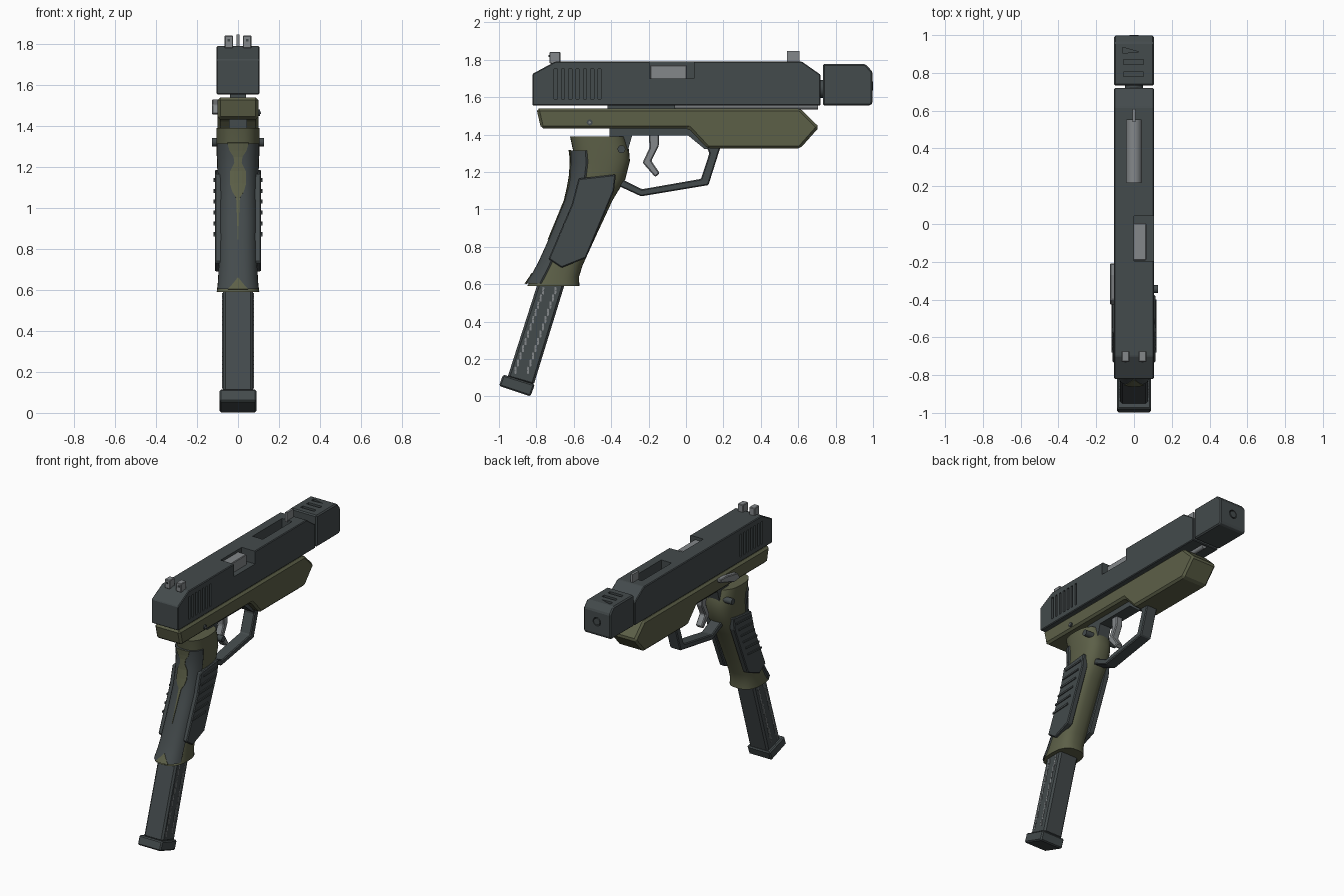
import bpy, bmesh, math
from mathutils import Matrix, Vector

if "Cube" in bpy.data.objects:
    bpy.data.objects.remove(bpy.data.objects["Cube"])


def mat(name, c):
    m = bpy.data.materials.new(name)
    m.diffuse_color = (*c, 1)
    m.use_nodes = True
    m.node_tree.nodes["Principled BSDF"].inputs["Base Color"].default_value = m.diffuse_color
    return m


DARK = mat("charcoal", (0.057, 0.069, 0.072))
OLIVE = mat("olive", (0.108, 0.116, 0.064))
GRAY = mat("steel_gray", (0.23, 0.245, 0.255))


def finish(bm, name, m, bevel=0.0, smooth=False):
    bmesh.ops.recalc_face_normals(bm, faces=bm.faces)
    if bevel:
        es = [e for e in bm.edges if len(e.link_faces) == 2 and e.calc_face_angle(0) > 0.4]
        bmesh.ops.bevel(bm, geom=es, offset=bevel, segments=1, affect='EDGES', clamp_overlap=True)
    me = bpy.data.meshes.new(name)
    bm.to_mesh(me)
    bm.free()
    ob = bpy.data.objects.new(name, me)
    me.materials.append(m)
    bpy.context.collection.objects.link(ob)
    if smooth:
        bpy.ops.object.select_all(action='DESELECT')
        ob.select_set(True)
        bpy.context.view_layer.objects.active = ob
        bpy.ops.object.shade_smooth_by_angle(angle=math.radians(40))
    return ob


def prism(bm, pts, x0, x1):
    """Extrude a (y, z) outline between two x values."""
    f = bm.faces.new([bm.verts.new((x0, y, z)) for y, z in pts])
    r = bmesh.ops.extrude_face_region(bm, geom=[f])
    vs = [v for v in r['geom'] if isinstance(v, bmesh.types.BMVert)]
    bmesh.ops.translate(bm, verts=vs, vec=(x1 - x0, 0, 0))


def box(bm, x0, x1, y0, y1, z0, z1):
    prism(bm, [(y0, z0), (y1, z0), (y1, z1), (y0, z1)], x0, x1)


def plate(name, pts, x0, x1, m, bevel=0.0):
    bm = bmesh.new()
    prism(bm, pts, x0, x1)
    return finish(bm, name, m, bevel)


def cylinder(name, a, b, r, m, n=24):
    a, b = Vector(a), Vector(b)
    d = b - a
    bm = bmesh.new()
    bmesh.ops.create_cone(bm, cap_ends=True, segments=n, radius1=r, radius2=r, depth=d.length,
                          matrix=Matrix.Translation((a + b) / 2) @ d.to_track_quat('Z', 'Y').to_matrix().to_4x4())
    return finish(bm, name, m, smooth=True)


def cut(ob, bm):
    c = finish(bm, "cutter", DARK)
    c.hide_render = True
    mod = ob.modifiers.new("cut", 'BOOLEAN')
    mod.operation, mod.solver, mod.object = 'DIFFERENCE', 'EXACT', c
    bpy.context.view_layer.objects.active = ob
    bpy.ops.object.modifier_apply(modifier=mod.name)
    bpy.data.objects.remove(c)


# Slide with side serrations, ejection port and top slot
slide = plate("slide", [(-0.82, 1.555), (0.72, 1.555), (0.72, 1.72), (0.62, 1.79), (-0.70, 1.79), (-0.82, 1.725)],
              -0.105, 0.105, DARK, 0.005)
bm = bmesh.new()
for i in range(7):
    y = -0.705 + i * 0.039
    for s in (-1, 1):
        box(bm, s * 0.09, s * 0.13, y, y + 0.017, 1.59, 1.75)
box(bm, 0.0, 0.15, -0.195, 0.042, 1.70, 1.9)
box(bm, -0.04, 0.04, 0.22, 0.55, 1.66, 1.9)
cut(slide, bm)
bm = bmesh.new()
box(bm, -0.01, 0.065, -0.192, 0.005, 1.69, 1.772)
finish(bm, "chamber_block", GRAY, 0.004)
cylinder("barrel", (0, 0.215, 1.685), (0, 0.555, 1.685), 0.042, GRAY)
cylinder("barrel_neck", (0, 0.70, 1.645), (0, 0.76, 1.645), 0.048, DARK)
cylinder("guide_rod", (0, -0.06, 1.553), (0, 0.705, 1.553), 0.018, GRAY, 16)
bm = bmesh.new()
box(bm, -0.04, 0.04, -0.42, -0.06, 1.53, 1.56)
finish(bm, "rail_link", DARK)

# Compensator with top vents and bore
comp = plate("compensator", [(0.732, 1.555), (0.985, 1.555), (0.998, 1.57), (0.998, 1.735), (0.96, 1.777), (0.732, 1.777)],
             -0.105, 0.105, DARK, 0.008)
bm = bmesh.new()
box(bm, -0.055, 0.05, 0.78, 0.805, 1.745, 1.9)
box(bm, -0.055, 0.05, 0.845, 0.87, 1.745, 1.9)
tri = [bm.verts.new((x, y, 1.745)) for x, y in ((-0.06, 0.905), (0.03, 0.91), (-0.06, 0.935))]
r = bmesh.ops.extrude_face_region(bm, geom=[bm.faces.new(tri)])
bmesh.ops.translate(bm, verts=[v for v in r['geom'] if isinstance(v, bmesh.types.BMVert)], vec=(0, 0, 0.15))
bmesh.ops.create_cone(bm, cap_ends=True, segments=20, radius1=0.03, radius2=0.03, depth=0.08,
                      matrix=Matrix.Translation((0, 1.0, 1.66)) @ Matrix.Rotation(math.pi / 2, 4, 'X'))
cut(comp, bm)
cylinder("muzzle_insert", (0, 0.95, 1.66), (0, 1.0, 1.66), 0.024, DARK)

# Sights
bm = bmesh.new()
for s in (-1, 1):
    box(bm, s * 0.024, s * 0.066, -0.73, -0.672, 1.78, 1.842)
finish(bm, "rear_sight", GRAY, 0.004)
bm = bmesh.new()
for s in (-1, 1):
    box(bm, s * 0.045 - 0.006, s * 0.045 + 0.006, -0.734, -0.725, 1.814, 1.826)
finish(bm, "sight_dots", DARK)
bm = bmesh.new()
box(bm, -0.008, 0.008, 0.54, 0.608, 1.78, 1.847)
finish(bm, "front_sight", GRAY)

# Frame, receiver block, trigger guard and trigger
plate("frame", [(-0.80, 1.54), (0.61, 1.54), (0.712, 1.44), (0.61, 1.325), (0.115, 1.325), (0.015, 1.432), (-0.775, 1.432)],
      -0.1, 0.1, OLIVE, 0.014)
plate("receiver_block", [(-0.41, 1.45), (0.03, 1.45), (0.15, 1.33), (0.10, 1.322), (0.012, 1.395), (-0.288, 1.395),
                         (-0.315, 1.30), (-0.41, 1.36)], -0.045, 0.045, DARK)
plate("trigger_guard", [(0.11, 1.335), (0.185, 1.335), (0.12, 1.13), (-0.24, 1.07), (-0.37, 1.13), (-0.36, 1.17),
                        (-0.235, 1.108), (0.08, 1.163), (0.125, 1.30)], -0.042, 0.042, DARK, 0.006)
plate("trigger", [(-0.20, 1.41), (-0.145, 1.41), (-0.145, 1.34), (-0.185, 1.26), (-0.14, 1.193), (-0.165, 1.173),
                  (-0.232, 1.25), (-0.195, 1.33)], -0.025, 0.025, GRAY, 0.006)

# Grip body: lofted rounded sections (z, back y, front y, half width)
ROWS = [(0.59, -0.85, -0.57, 0.104), (0.64, -0.815, -0.572, 0.098), (0.70, -0.78, -0.553, 0.095), (0.85, -0.712, -0.485, 0.094),
        (1.05, -0.63, -0.392, 0.095), (1.16, -0.605, -0.325, 0.10), (1.26, -0.598, -0.30, 0.104), (1.32, -0.605, -0.305, 0.106),
        (1.39, -0.62, -0.328, 0.106)]


def section(z):
    for p, q in zip(ROWS, ROWS[1:]):
        if z <= q[0]:
            t = (z - p[0]) / (q[0] - p[0])
            return [p[i] + t * (q[i] - p[i]) for i in (1, 2, 3)]
    return ROWS[-1][1:]


def ring_point(z, a, off=0.0, n=2.6):
    """Point on the grip surface; angle 0 faces the rear (-y)."""
    b, f, w = section(z)
    s, c = math.sin(a), math.cos(a)
    x = math.copysign(abs(s) ** (2 / n), s) * (w + off * 0.3)
    y = (b + f) / 2 - math.copysign(abs(c) ** (2 / n), c) * ((f - b) / 2 + off)
    return (x, y, z)


def loft(bm, rings, closed):
    vs = [[bm.verts.new(p) for p in r] for r in rings]
    n = len(vs[0])
    for a, b in zip(vs, vs[1:]):
        for i in range(n if closed else n - 1):
            j = (i + 1) % n
            bm.faces.new((a[i], a[j], b[j], b[i]))
    if closed:
        bm.faces.new(vs[0])
        bm.faces.new(vs[-1])


bm = bmesh.new()
loft(bm, [[ring_point(r[0], math.tau * i / 32) for i in range(32)] for r in ROWS], True)
finish(bm, "grip", OLIVE, smooth=True)

# Backstrap shell wrapped round the rear of the grip
LEVELS = [0.605, 0.66, 0.72, 0.85, 0.95, 1.05, 1.12, 1.18, 1.25, 1.315]
bm = bmesh.new()
rings = []
for z in LEVELS:
    outer = [ring_point(z, math.radians(t), 0.018) for t in range(-66, 67, 11)]
    inner = [ring_point(z, math.radians(t), -0.02) for t in range(66, -67, -11)]
    rings.append(outer + inner)
loft(bm, rings, True)
finish(bm, "backstrap", DARK, smooth=True)


# Olive inlays on the backstrap: tapering spire and lower arch
def inlay(name, rows):
    bm = bmesh.new()
    loft(bm, [[(w * k, ring_point(z, 0, 0.023)[1] + 0.05 * (w * k) ** 2 / 0.02, z) for k in (-1, -0.5, 0, 0.5, 1)]
              for z, w in rows], False)
    ob = finish(bm, name, OLIVE)
    ob.modifiers.new("thick", 'SOLIDIFY').thickness = 0.006


inlay("spire_inlay", [(0.84, 0.001), (0.95, 0.005), (1.05, 0.009), (1.08, 0.028), (1.12, 0.04), (1.18, 0.038),
                      (1.22, 0.018), (1.25, 0.022), (1.28, 0.042), (1.318, 0.052)])
inlay("arch_inlay", [(0.605, 0.05), (0.62, 0.035), (0.64, 0.018), (0.66, 0.002)])

# Side panels with raised ridges, pins
for s, side in ((-1, "left"), (1, "right")):
    plate(side + "_grip_panel", [(-0.575, 1.165), (-0.375, 1.187), (-0.385, 1.10), (-0.535, 0.74), (-0.665, 0.688),
                                 (-0.735, 0.735), (-0.61, 1.03)], s * 0.07, s * 0.113, DARK, 0.006)
    bm = bmesh.new()
    for i in range(6):
        y, z = -0.475 - i * 0.026, 1.135 - i * 0.053
        prism(bm, [(y - 0.075, z - 0.008), (y + 0.075, z), (y + 0.075, z + 0.012), (y - 0.075, z + 0.004)],
              s * 0.11, s * 0.12)
    finish(bm, side + "_panel_ridges", DARK)
cylinder("grip_pin", (-0.128, -0.345, 1.322), (0.128, -0.345, 1.322), 0.021, DARK, 16)
cylinder("frame_screw", (0, -0.515, 1.465), (0.108, -0.515, 1.465), 0.016, DARK, 16)
cylinder("frame_screw_center", (0, -0.515, 1.465), (0.112, -0.515, 1.465), 0.007, GRAY, 8)

# Slide stop lever on the left
plate("slide_stop", [(-0.43, 1.46), (-0.40, 1.505), (-0.27, 1.53), (-0.21, 1.53), (-0.21, 1.505), (-0.29, 1.48),
                     (-0.36, 1.455)], -0.128, -0.095, GRAY, 0.005)

# Magazine, witness marks and base pad
plate("magazine", [(-0.775, 0.66), (-0.63, 0.66), (-0.815, 0.06), (-0.955, 0.10)], -0.074, 0.074, DARK, 0.012)
bm = bmesh.new()
for s in (-1, 1):
    for y0, y1 in ((-0.76, -0.915), (-0.695, -0.848)):
        for i in range(24):
            t = i / 23
            y, z = y0 + t * (y1 - y0) + (0.003 if i % 2 else -0.003), 0.575 - t * 0.445
            prism(bm, [(y - 0.006, z - 0.008), (y + 0.004, z - 0.01), (y + 0.006, z + 0.008), (y - 0.004, z + 0.01)],
                  s * 0.07, s * 0.077)
finish(bm, "witness_marks", GRAY)
plate("magazine_base", [(-0.978, 0.117), (-0.808, 0.064), (-0.832, 0.0), (-1.0, 0.056)], -0.09, 0.09, DARK, 0.008)
